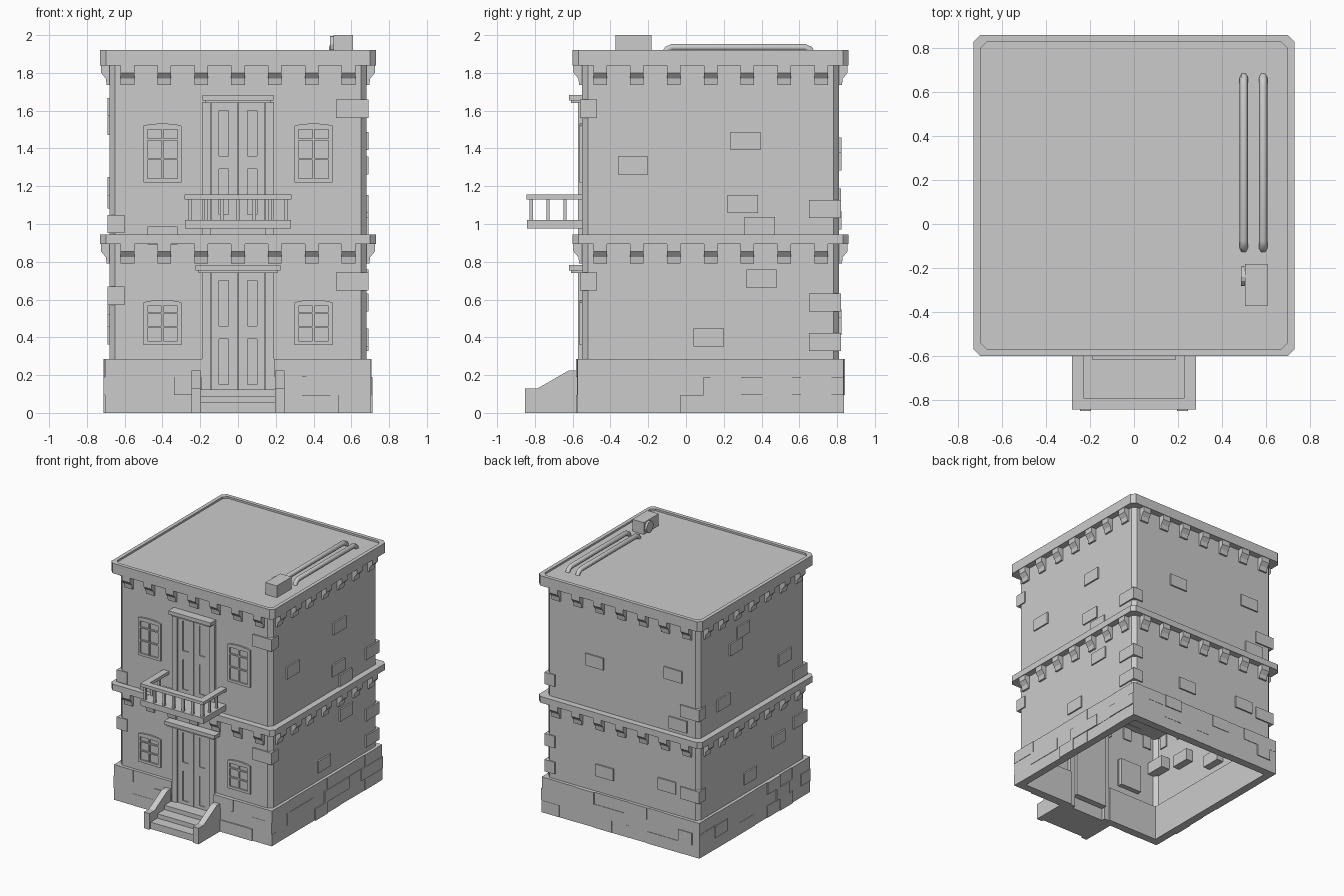
import bpy, bmesh, math, random
from mathutils import Matrix

if "Cube" in bpy.data.objects:
    bpy.data.objects.remove(bpy.data.objects["Cube"])

random.seed(4)
CY = 0.13      # centre of the building in y
W = 0.68       # half width of the walls


def side(k):
    """Front = 0, right = 1, back = 2, left = 3; local x along the wall, -y outward."""
    return Matrix.Translation((0, CY, 0)) @ Matrix.Rotation(k * math.pi / 2, 4, 'Z')


def finish(name, bm, normals=True):
    if normals:
        bmesh.ops.recalc_face_normals(bm, faces=bm.faces[:])
    me = bpy.data.meshes.new(name)
    bm.to_mesh(me)
    bm.free()
    ob = bpy.data.objects.new(name, me)
    bpy.context.collection.objects.link(ob)
    return ob


def box(bm, x0, x1, y0, y1, z0, z1, m=Matrix()):
    mat = m @ Matrix.Translation(((x0 + x1) / 2, (y0 + y1) / 2, (z0 + z1) / 2))
    mat = mat @ Matrix.Diagonal((abs(x1 - x0), abs(y1 - y0), abs(z1 - z0), 1))
    bmesh.ops.create_cube(bm, size=1, matrix=mat)


def wall_box(bm, k, u0, u1, z0, z1, d0, d1):
    box(bm, u0, u1, -d1, -d0, z0, z1, side(k))


def prism(bm, profile, x0, x1, m=Matrix()):
    """Extrude a (y, z) profile along x."""
    a = [bm.verts.new(m @ Matrix.Translation((x0, y, z)).translation) for y, z in profile]
    b = [bm.verts.new(m @ Matrix.Translation((x1, y, z)).translation) for y, z in profile]
    n = len(a)
    for i in range(n):
        bm.faces.new((a[i], a[(i + 1) % n], b[(i + 1) % n], b[i]))
    bm.faces.new(a[::-1])
    bm.faces.new(b)


def loft(name, rings, caps=True, c=0.03):
    """Stack of square rings with chamfered corners, each (half width, z)."""
    bm = bmesh.new()
    loops = []
    for h, z in rings:
        pts = [(h - c, -h), (h, c - h), (h, h - c), (h - c, h),
               (c - h, h), (-h, h - c), (-h, c - h), (c - h, -h)]
        loops.append([bm.verts.new((x, y + CY, z)) for x, y in pts])
    for a, b in zip(loops, loops[1:]):
        for i in range(8):
            j = (i + 1) % 8
            bm.faces.new((a[i], a[j], b[j], b[i]))
    if caps:
        bm.faces.new(loops[0][::-1])
        bm.faces.new(loops[-1])
    return finish(name, bm)


def lattice(bm, xbars, zbars, d0, d1):
    """Vertical and horizontal bars on the front wall."""
    z0, z1 = zbars[0][0], zbars[-1][1]
    for a, b in xbars:
        wall_box(bm, 0, a, b, z0, z1, d0, d1)
    for (_, a), (b, _) in zip(xbars, xbars[1:]):
        for c, d in zbars:
            wall_box(bm, 0, a, b, c, d, d0, d1)


# walls, floor slab ledge and roof with raised rim
loft("lower_wall", [(W, 0.2), (W, 0.90)], caps=False)
loft("upper_wall", [(W, 0.94), (W, 1.85)], caps=False)
loft("middle_ledge", [(0.73, 0.895), (0.73, 0.945)])
loft("roof", [(0.73, 1.84), (0.73, 1.92), (0.70, 1.92), (0.70, 1.905)])

# stepped corbels under both ledges
for name, top in (("lower_corbels", 0.895), ("upper_corbels", 1.84)):
    bm = bmesh.new()
    prof = [(-0.67, 0), (-0.725, 0), (-0.725, -0.04), (-0.70, -0.07),
            (-0.695, -0.105), (-0.67, -0.105)]
    for k in range(4):
        for i in range(-3, 4):
            prism(bm, [(y, top + z) for y, z in prof], i * 0.195 - 0.036, i * 0.195 + 0.036, side(k))
    finish(name, bm)

# three courses of base bricks, leaving the doorway open
bm = bmesh.new()
for c in range(3):
    z0, z1 = c * 0.095, min(c * 0.095 + 0.095, 0.285)
    for k in range(4):
        end = 0.704 if (k + c) % 2 == 0 else 0.64
        spans = [(-end, -0.19), (0.19, end)] if k == 0 else [(-end, end)]
        for a, b in spans:
            n = round((b - a) / 0.165)
            cuts = [a + (b - a) * i / n for i in range(n + 1)]
            if c % 2 and n > 4:
                cuts[1:-1] = [u + 0.04 for u in cuts[1:-1]]
            for u0, u1 in zip(cuts, cuts[1:]):
                d = 0.702 + random.choice((0, 0.002, 0.004, 0.010))
                wall_box(bm, k, u0, u1, z0, z1, 0.64, d)
finish("base_bricks", bm)

# single bricks standing proud of the walls: (side, position along wall, height)
bm = bmesh.new()
loose = [(1, 0.185, 1.44), (1, -0.41, 1.31), (1, 0.17, 1.105), (1, 0.26, 0.99),
         (1, 0.27, 0.71), (1, -0.01, 0.40), (0, -0.40, 0.94),
         (2, -0.245, 1.33), (2, 0.455, 1.41), (2, 0.50, 1.02), (2, -0.155, 0.46),
         (2, 0.40, 0.50), (3, -0.12, 1.62), (3, -0.21, 1.52), (3, 0.41, 1.20),
         (3, -0.37, 1.13), (3, 0.33, 0.57), (3, -0.03, 0.41)]
for k, u, z in loose:
    wall_box(bm, k, u - 0.08, u + 0.08, z - 0.048, z + 0.048, 0.62, 0.692)
# bricks at the corners
for k, s, z in [(0, 1, 1.61), (0, 1, 0.695), (1, 1, 1.08), (1, 1, 0.585), (1, 1, 0.375),
                (2, 1, 1.14), (2, 1, 0.48), (3, 1, 1.00), (3, 1, 0.62)]:
    wall_box(bm, k, s * 0.52, s * 0.69, z - 0.048, z + 0.048, 0.60, 0.691)
finish("wall_bricks", bm)

# doors with panels, jambs and lintel
for name, z0, z1, lw in (("lower_door", 0.10, 0.745, 0.225), ("upper_door", 1.02, 1.645, 0.188)):
    bm = bmesh.new()
    wall_box(bm, 0, -0.145, 0.145, z0, z1, 0.63, 0.684)
    t = z1 - 0.045
    rows = [(z0, t - 0.55), (t - 0.31, t - 0.24), (t, z1)]
    for s in (-1, 1):
        xb = [(0.003, 0.05), (0.10, 0.143)]
        lattice(bm, xb if s > 0 else [(-b, -a) for a, b in xb[::-1]], rows, 0.68, 0.692)
    finish(name, bm)
    bm = bmesh.new()
    for s in (-1, 1):
        wall_box(bm, 0, s * 0.145, s * 0.19, 0 if z0 < 0.5 else 0.945, z1, 0.65, 0.703)
    wall_box(bm, 0, -lw, lw, z1 + 0.008, z1 + 0.037, 0.66, 0.75)
    wall_box(bm, 0, -lw + 0.015, lw - 0.015, z1 - 0.005, z1 + 0.008, 0.66, 0.74)
    finish(name + "_frame", bm)

# windows with glazing bars and a slightly arched head
for name, z0, z1 in (("lower_window", 0.36, 0.585), ("upper_window", 1.22, 1.52)):
    for tag, cx in (("left", -0.40), ("right", 0.40)):
        bm = bmesh.new()
        wall_box(bm, 0, cx - 0.095, cx + 0.095, z0, z1, 0.64, 0.682)
        h = (z1 - z0 - 0.04) / 5
        za, zb = z0 + 0.02 + 2 * h, z0 + 0.02 + 4 * h
        lattice(bm, [(cx - 0.1, cx - 0.08), (cx - 0.006, cx + 0.006), (cx + 0.08, cx + 0.1)],
                [(z0, z0 + 0.02), (za - 0.005, za + 0.005), (zb - 0.005, zb + 0.005),
                 (z1 - 0.02, z1)], 0.67, 0.693)
        head = [(-0.1, 0), (0.1, 0), (0.07, 0.008), (0, 0.013), (-0.07, 0.008)]
        m = side(0) @ Matrix.Translation((cx, 0, z1)) @ Matrix.Rotation(-math.pi / 2, 4, 'Z')
        prism(bm, head, 0.66, 0.693, m)
        finish(tag + "_" + name, bm)

# entrance steps and sloping side walls
bm = bmesh.new()
for y, z0, z1 in ((-0.835, 0, 0.055), (-0.75, 0.04, 0.09), (-0.66, 0.08, 0.125)):
    box(bm, -0.20, 0.20, y, -0.55, z0, z1)
finish("steps", bm)
bm = bmesh.new()
for s in (-1, 1):
    prism(bm, [(-0.852, 0), (-0.852, 0.13), (-0.785, 0.13), (-0.62, 0.225), (-0.56, 0.225), (-0.56, 0)],
          s * 0.195, s * 0.245)
finish("step_walls", bm)

# balcony slab, railing and balusters
bm = bmesh.new()
box(bm, -0.28, 0.28, -0.842, -0.55, 0.975, 1.022)
finish("balcony_floor", bm)
bm = bmesh.new()
box(bm, -0.282, 0.282, -0.845, -0.793, 1.13, 1.155)
for s in (-1, 1):
    box(bm, s * 0.23, s * 0.282, -0.793, -0.55, 1.13, 1.155)
    for y in (-0.73, -0.64):
        box(bm, s * 0.247, s * 0.265, y - 0.008, y + 0.008, 1.02, 1.132)
for i in range(7):
    x = -0.256 + i * 0.512 / 6
    box(bm, x - 0.01, x + 0.01, -0.828, -0.81, 1.02, 1.132)
finish("balcony_railing", bm)

# roof vent with round fan
bm = bmesh.new()
box(bm, 0.505, 0.608, -0.373, -0.183, 1.90, 2.0)
m = Matrix.Translation((0.50, -0.238, 1.95)) @ Matrix.Rotation(math.pi / 2, 4, 'Y')
bmesh.ops.create_cone(bm, cap_ends=True, segments=12, radius1=0.045, radius2=0.045, depth=0.025, matrix=m)
finish("roof_vent", bm)

# two roof pipes bent down at both ends
for i, x in enumerate((0.50, 0.588)):
    cu = bpy.data.curves.new("pipe_path", 'CURVE')
    cu.dimensions = '3D'
    cu.bevel_depth = 0.019
    cu.bevel_resolution = 1
    cu.use_fill_caps = True
    sp = cu.splines.new('POLY')
    pts = [(-0.113, 1.90), (-0.10, 1.925), (-0.075, 1.936), (0.63, 1.936), (0.655, 1.925), (0.67, 1.90)]
    sp.points.add(len(pts) - 1)
    for p, (y, z) in zip(sp.points, pts):
        p.co = (x, y, z, 1)
    tmp = bpy.data.objects.new("pipe_path", cu)
    me = bpy.data.meshes.new_from_object(tmp)
    bpy.data.objects.remove(tmp)
    ob = bpy.data.objects.new("roof_pipe_%d" % (i + 1), me)
    bpy.context.collection.objects.link(ob)
